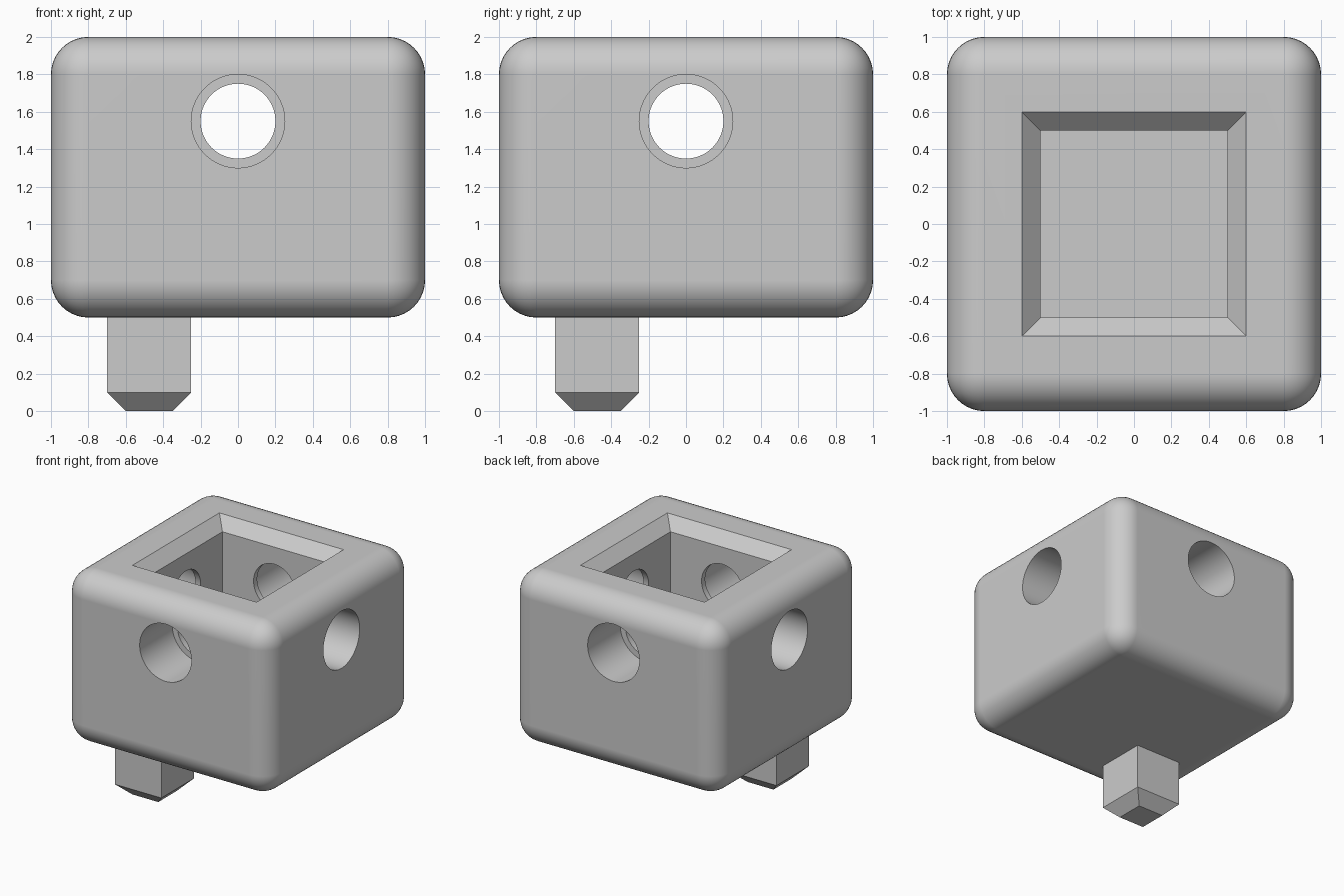
import bpy
import bmesh
import math

if "Cube" in bpy.data.objects:
    bpy.data.objects.remove(bpy.data.objects["Cube"], do_unlink=True)

grey = bpy.data.materials.new("plain_grey")
grey.use_nodes = True
COLOUR = (0.6, 0.6, 0.6, 1)
grey.diffuse_color = COLOUR
grey.node_tree.nodes["Principled BSDF"].inputs["Base Color"].default_value = COLOUR


def square_loft(name, sections, centre=(0, 0)):
    """Solid through square sections given as (half_width, z), bottom to top."""
    bm = bmesh.new()
    rings = []
    for half, z in sections:
        rings.append([bm.verts.new((centre[0] + half * sx, centre[1] + half * sy, z))
                      for sx, sy in ((-1, -1), (1, -1), (1, 1), (-1, 1))])
    bm.faces.new(reversed(rings[0]))
    bm.faces.new(rings[-1])
    for low, high in zip(rings, rings[1:]):
        for i in range(4):
            j = (i + 1) % 4
            bm.faces.new((low[i], low[j], high[j], high[i]))
    mesh = bpy.data.meshes.new(name)
    bm.to_mesh(mesh)
    bm.free()
    mesh.materials.append(grey)
    obj = bpy.data.objects.new(name, mesh)
    bpy.context.collection.objects.link(obj)
    return obj


def bore(radius, length, location, angle):
    """Horizontal cylinder cutter, turned about z by angle."""
    bpy.ops.mesh.primitive_cylinder_add(vertices=64, radius=radius, depth=length,
                                        location=location,
                                        rotation=(math.pi / 2, 0, angle))
    obj = bpy.context.object
    obj.name = "bore_cutter"
    obj.data.materials.append(grey)
    return obj


def apply(obj, modifier):
    bpy.context.view_layer.objects.active = obj
    bpy.ops.object.modifier_apply(modifier=modifier.name)


# Rounded block
body = square_loft("body", [(1, 0.5), (1, 2)])
bevel = body.modifiers.new("rounding", "BEVEL")
bevel.width = 0.2
bevel.segments = 10
apply(body, bevel)

# Pocket with a chamfered mouth, then four stepped side holes
HOLE_Z = 1.55
STEP = 0.55
cutters = [square_loft("pocket_cutter", [(0.5, 1), (0.5, 1.9), (0.6, 2), (0.6, 2.2)])]
for k in range(4):
    a = k * math.pi / 2
    dx, dy = math.sin(a), -math.cos(a)
    cutters.append(bore(0.25, 1, ((STEP + 0.5) * dx, (STEP + 0.5) * dy, HOLE_Z), a))
    cutters.append(bore(0.2, 0.4, (STEP * dx, STEP * dy, HOLE_Z), a))
for cutter in cutters:
    cutter.hide_render = True
    cut = body.modifiers.new("cut", "BOOLEAN")
    cut.operation = "DIFFERENCE"
    cut.solver = "EXACT"
    cut.object = cutter
    apply(body, cut)
    bpy.data.objects.remove(cutter, do_unlink=True)

# Smooth roundings, flat planes, sharp rims
bpy.ops.object.select_all(action="DESELECT")
body.select_set(True)
bpy.context.view_layer.objects.active = body
bpy.ops.object.shade_smooth_by_angle(angle=math.radians(30))
weighted = body.modifiers.new("clean_normals", "WEIGHTED_NORMAL")
weighted.keep_sharp = True

# Off-centre square peg with a chamfered tip
square_loft("peg", [(0.125, 0), (0.225, 0.1), (0.225, 0.51)], centre=(-0.475, -0.475))
